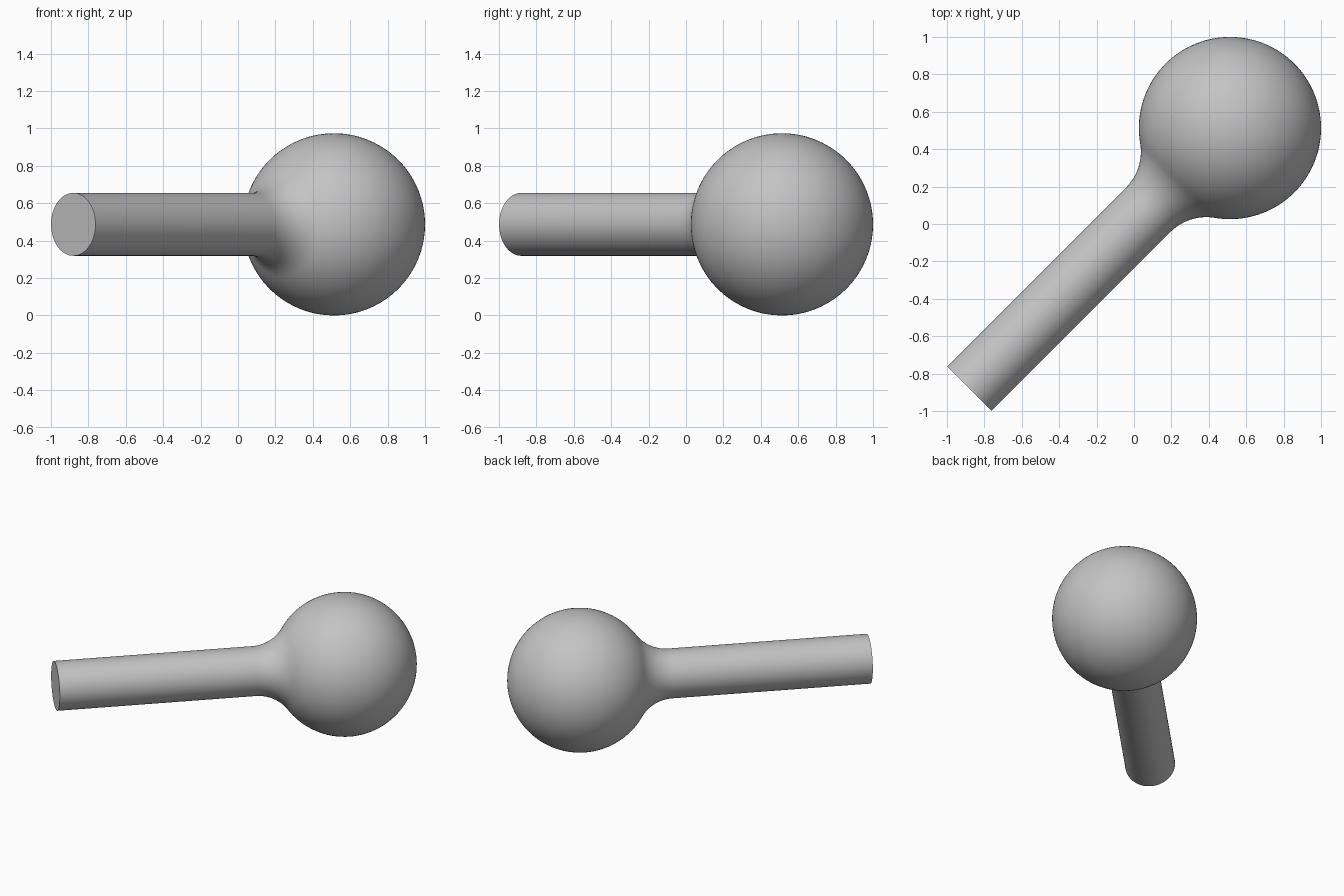
import bpy, bmesh
from math import sin, cos, pi, atan2, sqrt, radians
from mathutils import Matrix, Vector

cube = bpy.data.objects.get("Cube")
if cube:
    bpy.data.objects.remove(cube, do_unlink=True)

BALL, ROD, FILLET, LENGTH = 0.487, 0.168, 0.27, 1.971
SEGMENTS = 96

grey = bpy.data.materials.new("plain grey")
grey.use_nodes = True
grey.diffuse_color = (0.55, 0.55, 0.55, 1)
grey.node_tree.nodes["Principled BSDF"].inputs["Base Color"].default_value = grey.diffuse_color


def arc(cx, cz, radius, start, end, steps):
    """Points on an arc in the profile plane."""
    angles = [start + (end - start) * i / steps for i in range(steps + 1)]
    return [Vector((cx + radius * cos(a), 0, cz + radius * sin(a))) for a in angles]


# Profile: ball, concave fillet tangent to ball and rod, straight rod, flat end
fillet_x = sqrt((BALL + FILLET) ** 2 - (ROD + FILLET) ** 2)
touch = atan2(ROD + FILLET, fillet_x)
profile = arc(0, 0, BALL, pi, touch, 48)
profile += arc(fillet_x, ROD + FILLET, FILLET, pi + touch, 1.5 * pi, 16)[1:]
profile += [Vector((LENGTH, 0, ROD)), Vector((LENGTH, 0, 0))]

# Spin the profile around its axis
bm = bmesh.new()
verts = [bm.verts.new(p) for p in profile]
edges = [bm.edges.new(pair) for pair in zip(verts, verts[1:])]
bmesh.ops.spin(bm, geom=verts + edges, cent=(0, 0, 0), axis=(1, 0, 0),
               angle=2 * pi, steps=SEGMENTS, use_merge=False)
bmesh.ops.remove_doubles(bm, verts=bm.verts[:], dist=0.0005)
bmesh.ops.recalc_face_normals(bm, faces=bm.faces[:])

# Lay the rod along the front right diagonal
place = Matrix.Translation((0.513, 0.513, BALL)) @ Matrix.Rotation(radians(225), 4, 'Z')
bm.transform(place)
mesh = bpy.data.meshes.new("ball_on_rod")
bm.to_mesh(mesh)
bm.free()
mesh.materials.append(grey)

body = bpy.data.objects.new("ball_on_rod", mesh)
bpy.context.collection.objects.link(body)
bpy.ops.object.select_all(action='DESELECT')
body.select_set(True)
bpy.context.view_layer.objects.active = body
bpy.ops.object.shade_smooth_by_angle(angle=radians(35))
